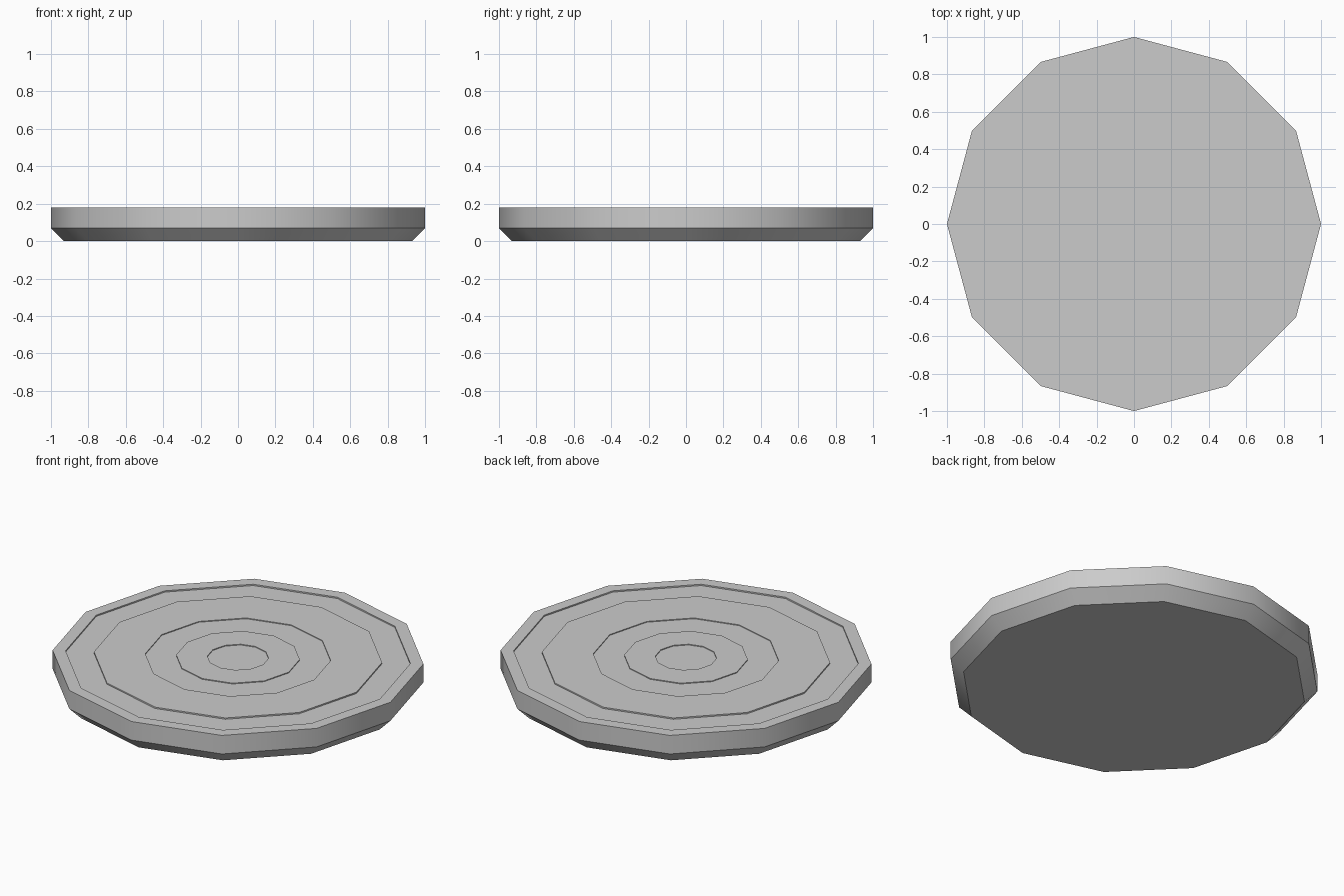
import bpy, bmesh, math

if "Cube" in bpy.data.objects:
    bpy.data.objects.remove(bpy.data.objects["Cube"])

SIDES = 12


def lathe(name, profile, close=False):
    """Spin (radius, z) points around z into a 12-sided part."""
    bm = bmesh.new()
    loops = []
    for r, z in profile:
        loops.append([bm.verts.new((r * math.cos(2 * math.pi * i / SIDES),
                                    r * math.sin(2 * math.pi * i / SIDES), z))
                      for i in range(SIDES)])
    pairs = list(zip(loops, loops[1:]))
    if close:
        pairs.append((loops[-1], loops[0]))
    for a, b in pairs:
        for i in range(SIDES):
            j = (i + 1) % SIDES
            bm.faces.new((a[i], a[j], b[j], b[i]))
    if not close:
        bm.faces.new(loops[0][::-1])
        bm.faces.new(loops[-1])
    bmesh.ops.recalc_face_normals(bm, faces=bm.faces)
    mesh = bpy.data.meshes.new(name)
    bm.to_mesh(mesh)
    bm.free()
    ob = bpy.data.objects.new(name, mesh)
    bpy.context.collection.objects.link(ob)
    # smooth round the side, sharp at the rims
    bpy.ops.object.select_all(action='DESELECT')
    ob.select_set(True)
    bpy.context.view_layer.objects.active = ob
    bpy.ops.object.shade_smooth_by_angle(angle=math.radians(35))
    return ob


TOP = 0.18
# Disc with chamfered underside, raised rim and shallow concentric grooves
FLOOR = TOP - 0.008
lathe("disc_body", [
    (0.93, 0.0), (1.0, 0.07), (1.0, TOP),
    (0.93, TOP), (0.93, FLOOR),        # outer groove
    (0.777, FLOOR), (0.777, TOP),
    (0.50, TOP), (0.50, TOP - 0.005),  # inner groove
    (0.333, TOP - 0.005), (0.333, TOP),
    (0.165, TOP), (0.165, TOP - 0.005),  # centre recess
])
